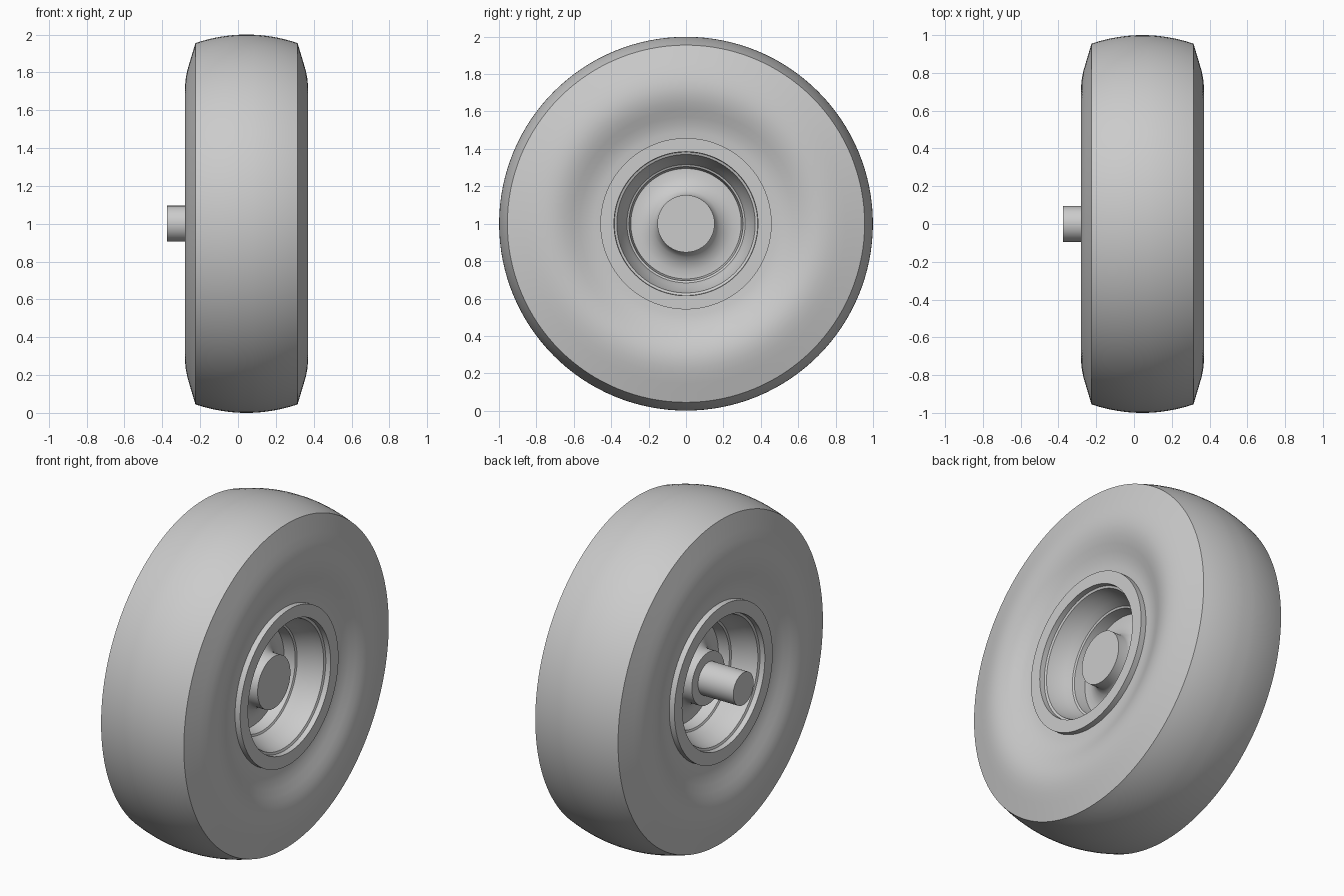
import bpy, bmesh, math
from mathutils import Vector

if "Cube" in bpy.data.objects:
    bpy.data.objects.remove(bpy.data.objects["Cube"])

CX, CZ = 0.045, 1.0     # wheel mid-plane and axle height
STEPS = 128


def lathe(name, profile, closed=False):
    """Spin (x, radius) points about the axle line."""
    bm = bmesh.new()
    vs = [bm.verts.new((CX + x, 0, CZ + r)) for x, r in profile]
    edges = [bm.edges.new(p) for p in zip(vs, vs[1:])]
    if closed:
        edges.append(bm.edges.new((vs[-1], vs[0])))
    bmesh.ops.spin(bm, geom=vs + edges, cent=Vector((0, 0, CZ)), axis=(1, 0, 0),
                   angle=math.tau, steps=STEPS)
    bmesh.ops.remove_doubles(bm, verts=bm.verts, dist=1e-4)
    bmesh.ops.recalc_face_normals(bm, faces=bm.faces)
    me = bpy.data.meshes.new(name)
    bm.to_mesh(me)
    bm.free()
    ob = bpy.data.objects.new(name, me)
    bpy.context.collection.objects.link(ob)
    bpy.ops.object.select_all(action='DESELECT')
    ob.select_set(True)
    bpy.context.view_layer.objects.active = ob
    bpy.ops.object.shade_smooth_by_angle(angle=math.radians(32))
    return ob


def mirrored(half):
    """Add the opposite side of a half profile (running from mid-plane outward)."""
    return [(-x, r) for x, r in reversed(half)] + half


# Tyre: crowned tread, sharp shoulder, bulging sidewall dipping in to the rim
tread = [(0.27 * i / 8, 1 - 0.045 * (i / 8) ** 2) for i in range(1, 9)]
sidewall = [(0.285, 0.905), (0.30, 0.855), (0.313, 0.81), (0.321, 0.77),
            (0.325, 0.73), (0.322, 0.69), (0.313, 0.65), (0.298, 0.61),
            (0.28, 0.57), (0.266, 0.53), (0.258, 0.49), (0.255, 0.43)]
lathe("tyre", mirrored(tread + sidewall), closed=True)

# Rim: outer barrel, raised lip, dished inside, centre disc and flared hub
rim = [(0.24, 0.42), (0.24, 0.458), (0.29, 0.458), (0.29, 0.385),
       (0.26, 0.383), (0.255, 0.37), (0.21, 0.358), (0.16, 0.335),
       (0.12, 0.316), (0.115, 0.305), (0.05, 0.295), (0.05, 0.25),
       (0.065, 0.21), (0.085, 0.178), (0.11, 0.158), (0.13, 0.153),
       (0.19, 0.153), (0.19, 0.0)]
lathe("rim_and_hub", mirrored(rim))

# Axle stub on the inner side
lathe("axle", [(-0.42, 0), (-0.42, 0.095), (-0.15, 0.095), (-0.15, 0)])
